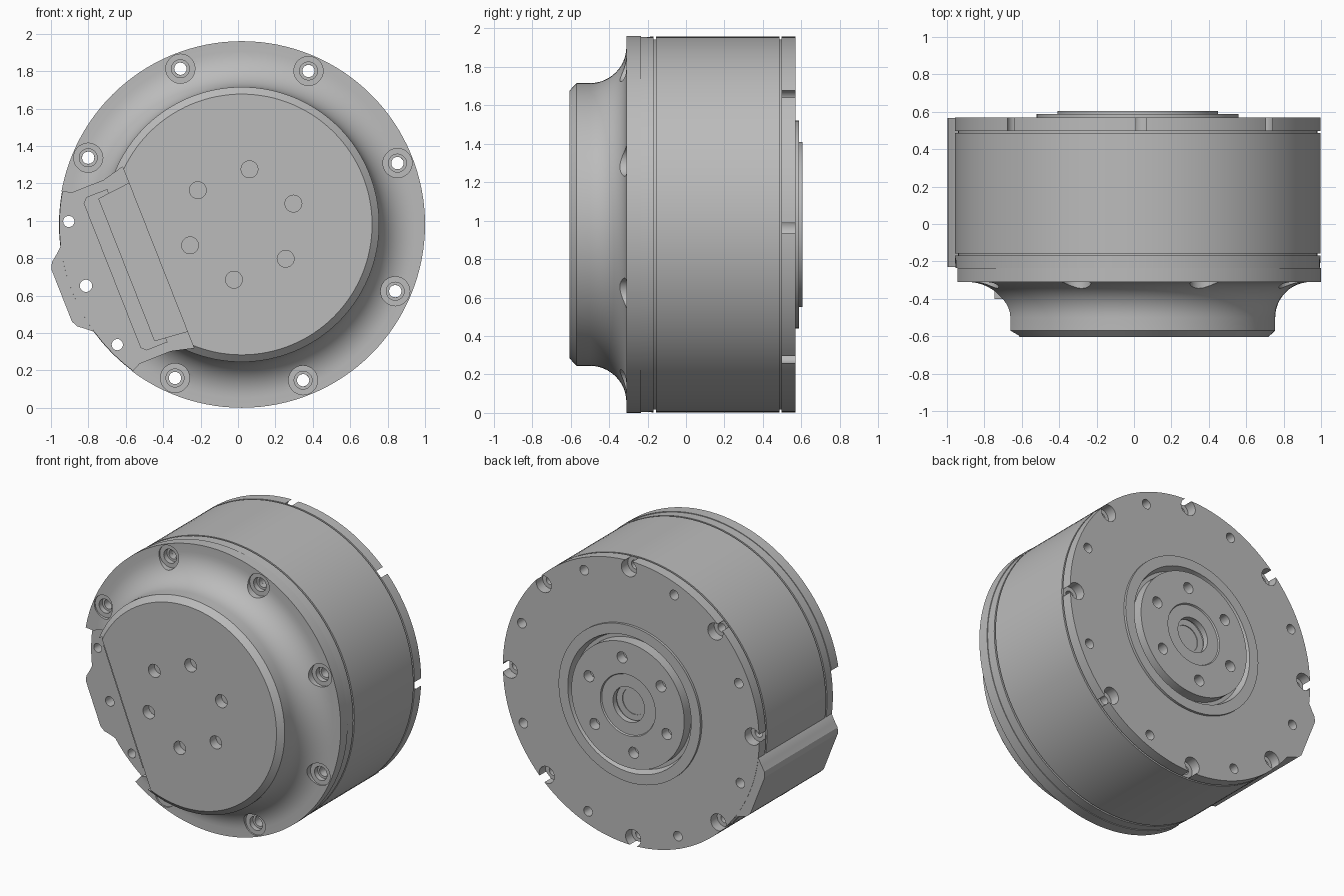
import bpy, bmesh, math
from mathutils import Matrix, Vector

if "Cube" in bpy.data.objects:
    bpy.data.objects.remove(bpy.data.objects["Cube"])

CENTRE = Vector((0.02, 0, 0.98))   # motor axis, running along y
SIDE = math.radians(201.5)         # direction of the connector side
STEP = math.radians(45)

grey = bpy.data.materials.new("metal_grey")
grey.use_nodes = True
grey.diffuse_color = (0.5, 0.5, 0.5, 1)
grey.node_tree.nodes["Principled BSDF"].inputs["Base Color"].default_value = (0.5, 0.5, 0.5, 1)


def add_lathe(bm, profile, steps, at=(0, 0)):
    """Spin (radius, y) points round the y axis, moved to (x, z)."""
    part = bmesh.new()
    verts = [part.verts.new((r, y, 0)) for r, y in profile]
    edges = [part.edges.new(pair) for pair in zip(verts, verts[1:])]
    bmesh.ops.spin(part, geom=verts + edges, cent=(0, 0, 0), axis=(0, 1, 0),
                   angle=math.tau, steps=steps, use_duplicate=False)
    bmesh.ops.remove_doubles(part, verts=part.verts, dist=1e-5)
    bmesh.ops.recalc_face_normals(part, faces=part.faces)
    bmesh.ops.translate(part, verts=part.verts, vec=(at[0], 0, at[1]))
    merge(bm, part)


def add_prism(bm, outline, y0, y1):
    """Extrude (outward, sideways) points of the connector side along y."""
    part = bmesh.new()
    out = Vector((math.cos(SIDE), 0, math.sin(SIDE)))
    across = Vector((out.z, 0, -out.x))
    face = part.faces.new([part.verts.new(out * d + across * t + Vector((0, y0, 0)))
                           for d, t in outline])
    new = bmesh.ops.extrude_face_region(part, geom=[face])["geom"]
    bmesh.ops.translate(part, verts=[v for v in new if isinstance(v, bmesh.types.BMVert)],
                        vec=(0, y1 - y0, 0))
    bmesh.ops.recalc_face_normals(part, faces=part.faces)
    merge(bm, part)


def merge(bm, part):
    mesh = bpy.data.meshes.new("part")
    part.to_mesh(mesh)
    part.free()
    bm.from_mesh(mesh)
    bpy.data.meshes.remove(mesh)


def make_object(name, bm):
    mesh = bpy.data.meshes.new(name)
    bm.to_mesh(mesh)
    bm.free()
    mesh.materials.append(grey)
    obj = bpy.data.objects.new(name, mesh)
    obj.location = CENTRE
    bpy.context.collection.objects.link(obj)
    return obj


def select(obj):
    bpy.ops.object.select_all(action='DESELECT')
    obj.select_set(True)
    bpy.context.view_layer.objects.active = obj


def cut(obj, bm):
    cutter = make_object("cutter", bm)
    cutter.hide_render = True
    mod = obj.modifiers.new("cut", 'BOOLEAN')
    mod.operation, mod.solver, mod.object = 'DIFFERENCE', 'EXACT', cutter
    select(obj)
    bpy.ops.object.modifier_apply(modifier=mod.name)
    bpy.data.objects.remove(cutter)


def smooth(obj):
    select(obj)
    bpy.ops.object.shade_smooth_by_angle(angle=math.radians(25))


def polar(radius, angle):
    return radius * math.cos(angle), radius * math.sin(angle)


def mirrored(half):
    return half + [(d, -t) for d, t in reversed(half)]


# Main housing with seam grooves and a raised ring on the back
bm = bmesh.new()
profile = [(0, -0.235), (0.975, -0.235)]
for seam in (-0.163, 0.492):
    profile += [(0.977, seam - 0.006), (0.962, seam - 0.006),
                (0.962, seam + 0.006), (0.977, seam + 0.006)]
profile += [(0.977, 0.57), (0.54, 0.57), (0.54, 0.587), (0.47, 0.587), (0.455, 0.53), (0, 0.53)]
add_lathe(bm, profile, 128)
housing = make_object("housing", bm)

# Screw holes through the housing, counterbored on the back
bm = bmesh.new()
for k in range(8):
    add_lathe(bm, [(0, -0.3), (0.033, -0.3), (0.033, 0.65), (0, 0.65)], 20,
              polar(0.895, SIDE + k * STEP))
    bottom = -0.3 if k in (0, 7) else 0.3
    add_lathe(bm, [(0, bottom), (0.03, bottom), (0.03, 0.5), (0.058, 0.5), (0.058, 0.65), (0, 0.65)],
              24, polar(0.925, SIDE + (k + 0.5) * STEP))
for k in (-0.5, 0.5):
    add_lathe(bm, [(0, -0.3), (0.055, -0.3), (0.055, -0.2), (0, -0.2)], 24,
              polar(0.925, SIDE + k * STEP))
cut(housing, bm)
smooth(housing)

# Front cover: flange, concave fillet and chamfered boss
bm = bmesh.new()
fillet = [(0.925 - 0.19 * math.sin(a), -0.5 + 0.19 * math.cos(a))
          for a in (i * math.pi / 24 for i in range(13))]
add_lathe(bm, [(0, -0.235), (0.98, -0.235), (0.98, -0.31)] + fillet
          + [(0.735, -0.57), (0.697, -0.605), (0, -0.605)], 128)
cover = make_object("front_cover", bm)

# Connector pocket, stepped screw holes and six blind holes in the cover
bm = bmesh.new()
add_prism(bm, mirrored([(0.48, 0.52), (0.6, 0.49), (0.78, 0.49), (0.86, 0.53), (1.1, 0.66)]), -0.7, -0.1)
cut(cover, bm)
bm = bmesh.new()
for k in range(1, 8):
    add_lathe(bm, [(0, -0.7), (0.078, -0.7), (0.078, -0.3), (0.048, -0.3), (0.048, -0.265),
                   (0.033, -0.265), (0.033, -0.1), (0, -0.1)], 28, polar(0.895, SIDE + k * STEP))
for k in range(6):
    add_lathe(bm, [(0, -0.7), (0.045, -0.7), (0.045, -0.54), (0, -0.54)], 24,
              polar(0.298, math.radians(22 + 60 * k)))
cut(cover, bm)
smooth(cover)

# Connector block with a lower lip in the pocket
bm = bmesh.new()
add_prism(bm, mirrored([(0.46, 0.43), (0.663, 0.41)]), -0.4, -0.23)
smooth(make_object("connector_block", bm))
bm = bmesh.new()
add_prism(bm, mirrored([(0.6, 0.44), (0.72, 0.44), (0.745, 0.415)]), -0.29, -0.23)
smooth(make_object("connector_lip", bm))

# Cable guide running along the side
bm = bmesh.new()
add_prism(bm, mirrored([(0.9, 0.26), (0.945, 0.245), (0.985, 0.21), (1.018, 0.185), (1.035, 0.15)]),
          -0.23, 0.568)
guide = make_object("cable_guide", bm)
bm = bmesh.new()
for k in (0, -0.5, 0.5):
    add_lathe(bm, [(0, -0.4), (0.056, -0.4), (0.056, 0.7), (0, 0.7)], 20,
              polar(0.895 if k == 0 else 0.925, SIDE + k * STEP))
cut(guide, bm)
smooth(guide)

# Output flange on the back with stepped bore and bolt circle
bm = bmesh.new()
add_lathe(bm, [(0, 0.5), (0.43, 0.5), (0.43, 0.605), (0.21, 0.605), (0.205, 0.595), (0.12, 0.595),
               (0.12, 0.555), (0.135, 0.555), (0.135, 0.535), (0.09, 0.535), (0.09, 0.51), (0, 0.51)], 96)
output = make_object("output_flange", bm)
bm = bmesh.new()
for k in range(6):
    add_lathe(bm, [(0, 0.535), (0.038, 0.535), (0.038, 0.7), (0, 0.7)], 24,
              polar(0.32, math.radians(22 + 60 * k)))
cut(output, bm)
smooth(output)
